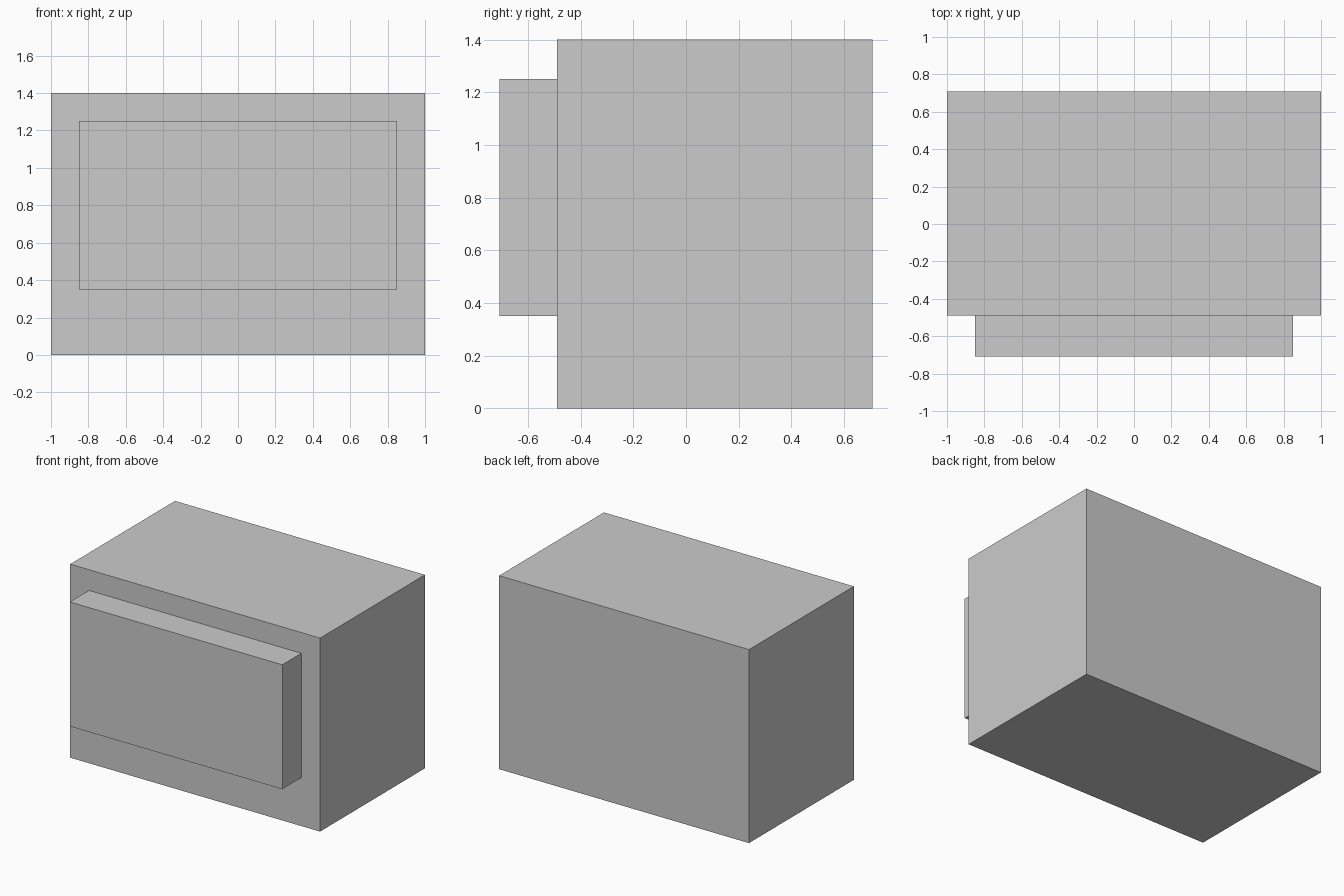
import bpy

if "Cube" in bpy.data.objects:
    bpy.data.objects.remove(bpy.data.objects["Cube"])


def box(name, x, y, z):
    """Add a box spanning the given (min, max) ranges."""
    spans = (x, y, z)
    bpy.ops.mesh.primitive_cube_add(size=1, location=[(a + b) / 2 for a, b in spans])
    obj = bpy.context.object
    obj.name = name
    obj.scale = [b - a for a, b in spans]
    bpy.ops.object.transform_apply(location=False, rotation=False, scale=True)
    return obj


# Main block
box("body", (-1, 1), (-0.49, 0.708), (0, 1.4))

# Raised slab on the front face
box("front_panel", (-0.85, 0.85), (-0.708, -0.49), (0.35, 1.25))
